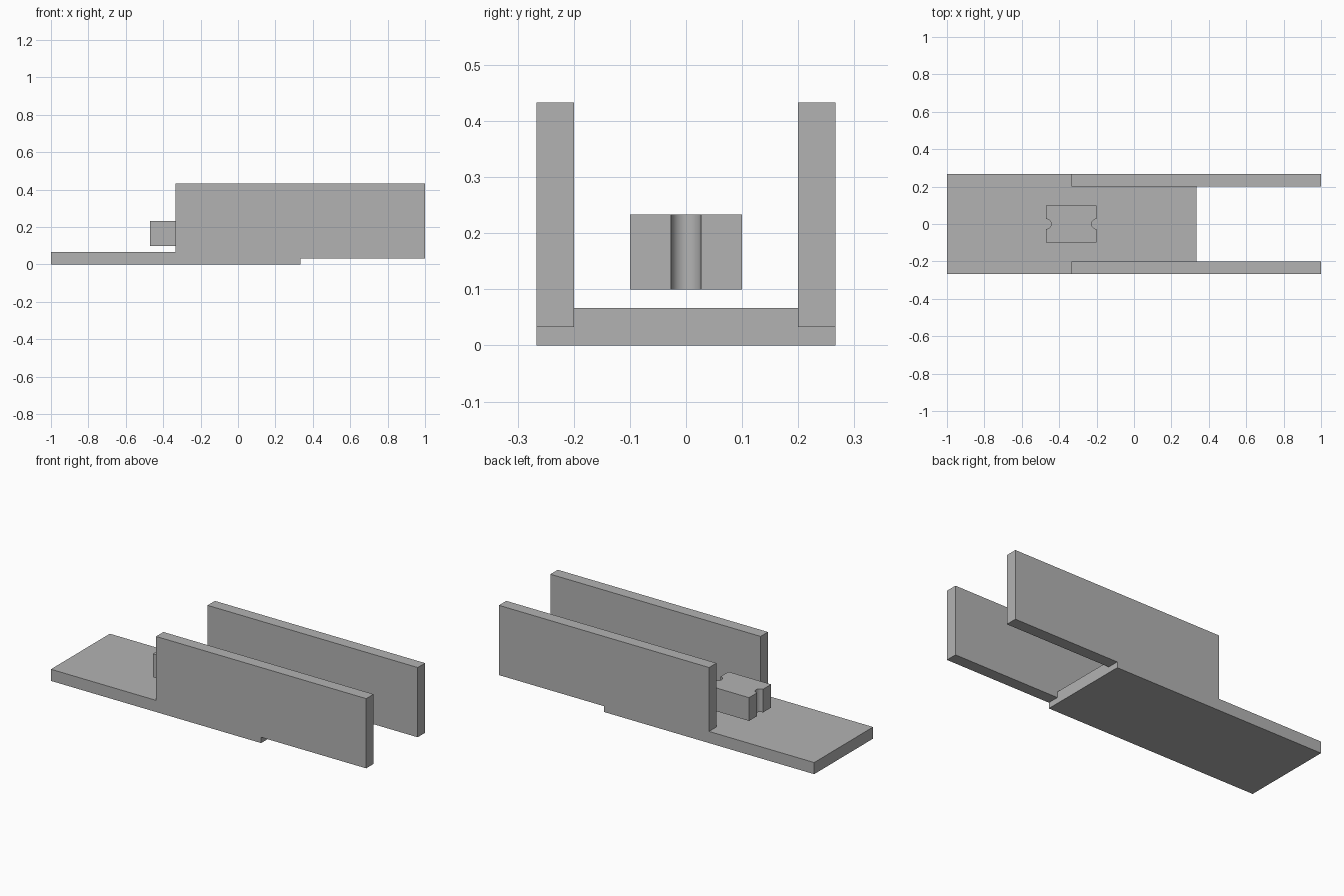
import bpy, bmesh, math

cube = bpy.data.objects.get("Cube")
if cube:
    bpy.data.objects.remove(cube, do_unlink=True)

grey = bpy.data.materials.new("plain grey")
grey.use_nodes = True
colour = (0.45, 0.45, 0.45, 1)
grey.diffuse_color = colour
grey.node_tree.nodes["Principled BSDF"].inputs["Base Color"].default_value = colour


def prism(name, outline, z0, z1):
    """Extrude a flat outline from z0 up to z1."""
    bm = bmesh.new()
    face = bm.faces.new([bm.verts.new((x, y, z0)) for x, y in outline])
    top = bmesh.ops.extrude_face_region(bm, geom=[face])["geom"]
    bmesh.ops.translate(bm, vec=(0, 0, z1 - z0),
                        verts=[v for v in top if isinstance(v, bmesh.types.BMVert)])
    bmesh.ops.recalc_face_normals(bm, faces=bm.faces)
    mesh = bpy.data.meshes.new(name)
    bm.to_mesh(mesh)
    bm.free()
    mesh.materials.append(grey)
    obj = bpy.data.objects.new(name, mesh)
    bpy.context.collection.objects.link(obj)
    return obj


def box(name, x0, x1, y0, y1, z0, z1):
    return prism(name, [(x0, y0), (x1, y0), (x1, y1), (x0, y1)], z0, z1)


# Floor plate with two side walls fused into it
half_width, inner = 0.2667, 0.2
channel = box("channel_base", -1, 0.3333, -half_width, half_width, 0, 0.0667)
for side, y0, y1 in (("right", -half_width, -inner), ("left", inner, half_width)):
    wall = box(side + "_wall", -0.3333, 1, y0, y1, 0.0333, 0.4333)
    wall.hide_render = True
    wall.hide_set(True)
    union = channel.modifiers.new("join " + side, 'BOOLEAN')
    union.operation = 'UNION'
    union.solver = 'EXACT'
    union.object = wall

# Apply the joins and drop the helper walls
bpy.context.view_layer.objects.active = channel
for mod in list(channel.modifiers):
    helper = mod.object
    bpy.ops.object.modifier_apply(modifier=mod.name)
    bpy.data.objects.remove(helper, do_unlink=True)

# Sliding block with a round groove in each end
x0, x1, half, radius, steps = -0.47, -0.2, 0.1, 0.0267, 16
arc = [math.pi * (i / steps - 0.5) for i in range(steps + 1)]
outline = [(x0, -half), (x1, -half)]
outline += [(x1 - radius * math.cos(a), radius * math.sin(a)) for a in arc]
outline += [(x1, half), (x0, half)]
outline += [(x0 + radius * math.cos(a), -radius * math.sin(a)) for a in arc]
block = prism("grooved_block", outline, 0.1, 0.2333)

# Smooth grooves, sharp corners
bpy.ops.object.select_all(action='DESELECT')
block.select_set(True)
bpy.context.view_layer.objects.active = block
bpy.ops.object.shade_smooth_by_angle(angle=math.radians(30))
